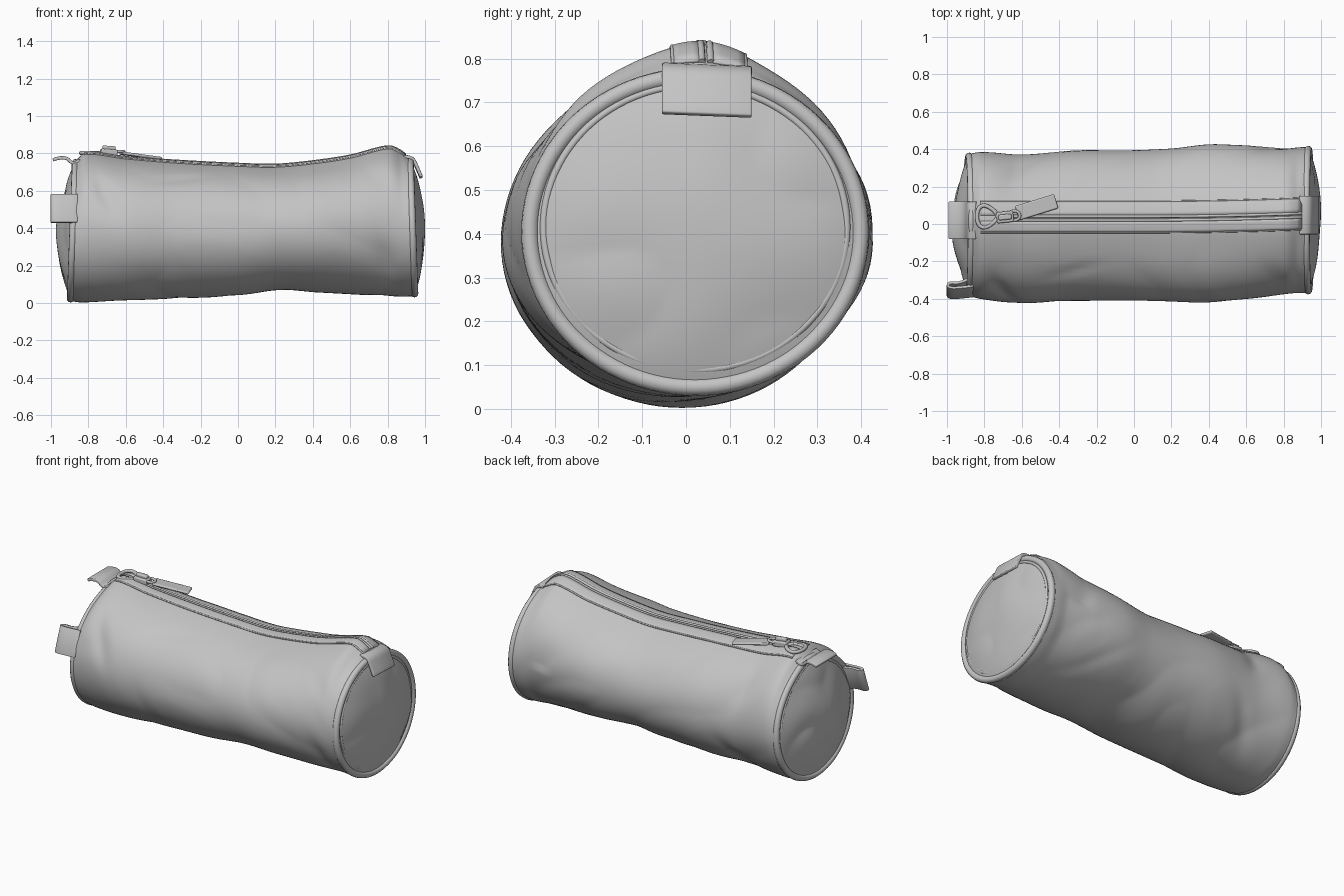
import bpy, bmesh, math
from mathutils import Vector, noise

cube = bpy.data.objects.get("Cube")
if cube:
    bpy.data.objects.remove(cube)

fabric = bpy.data.materials.new("grey fabric")
fabric.use_nodes = True
GREY = (0.55, 0.55, 0.55, 1)
fabric.diffuse_color = GREY
fabric.node_tree.nodes["Principled BSDF"].inputs["Base Color"].default_value = GREY

# Stations along the case: x, bottom z, top z, front y, back y
STATIONS = [(-0.88, 0.01, 0.765, -0.385, 0.375), (-0.82, 0.002, 0.806, -0.4, 0.383),
            (-0.6, 0.015, 0.78, -0.42, 0.37), (-0.3, 0.027, 0.757, -0.41, 0.395),
            (0, 0.04, 0.742, -0.41, 0.395), (0.2, 0.064, 0.737, -0.415, 0.405),
            (0.4, 0.06, 0.755, -0.42, 0.428), (0.6, 0.05, 0.785, -0.4, 0.42),
            (0.81, 0.037, 0.835, -0.375, 0.405), (0.88, 0.035, 0.808, -0.37, 0.41),
            (0.93, 0.037, 0.772, -0.37, 0.412)]
LEFT, RIGHT = STATIONS[0][0], STATIONS[-1][0]

# Broad folds in the cloth: x, angle, length, spread, slant, depth
FOLDS = [(-0.7, 2.65, 0.05, 0.3, 0.15, -0.016), (-0.3, 2.2, 0.1, 0.12, -0.8, -0.012),
         (0.8, 3.7, 0.05, 0.35, 0.1, -0.012), (-0.62, 0.6, 0.06, 0.3, -0.15, -0.014),
         (-0.55, 5.6, 0.06, 0.35, 0.2, -0.012), (0.2, 4.9, 0.15, 0.4, 0.1, -0.006),
         (0.7, 0.1, 0.06, 0.35, -0.2, -0.01), (0.75, 2.4, 0.06, 0.3, 0.2, -0.008)]


def section(x):
    """Smoothly interpolated bottom, top, front and back at x."""
    i = 0
    while i < len(STATIONS) - 2 and x > STATIONS[i + 1][0]:
        i += 1
    p0, p1, p2, p3 = (STATIONS[max(0, min(len(STATIONS) - 1, i + k))] for k in (-1, 0, 1, 2))
    h = p2[0] - p1[0]
    f = (x - p1[0]) / h
    out = []
    for k in range(1, 5):
        m1 = (p2[k] - p0[k]) / (p2[0] - p0[0]) * h
        m2 = (p3[k] - p1[k]) / (p3[0] - p1[0]) * h
        out.append((2*f**3 - 3*f*f + 1) * p1[k] + (f**3 - 2*f*f + f) * m1
                   + (3*f*f - 2*f**3) * p2[k] + (f**3 - f*f) * m2)
    return out


def skin(x, t, offset=0.0):
    """Point on the cloth at station x and angle t."""
    bottom, top, front, back = section(x)
    c, s = math.cos(t), math.sin(t)
    ridge = 0.025 * (1 if x < 0.88 else max(0, (RIGHT - x) / 0.05))
    y = (front + back) / 2 + (back - front) / 2 * c
    z = (top - ridge + bottom) / 2 + (top - ridge - bottom) / 2 * s
    if s > 0:
        z += ridge * math.exp(-((y - 0.04) / 0.13) ** 2)
    # Pinched creases and folds that fade out at the zip and the end seams
    fade = min(1, (x - LEFT) / 0.12, (RIGHT - x) / 0.12) * (1 - max(0, s) ** 4)
    pinch = abs(noise.noise(Vector((x * 2.6 + z * 2, y * 2.4 - x, z * 2.4))))
    push = 0.014 * (min(pinch, 0.4) - 0.19)
    for fx, ft, length, spread, slant, depth in FOLDS:
        along = (x - fx - slant * (t - ft)) / length
        push += depth * math.exp(-along ** 2 - ((t - ft) / spread) ** 2)
    push = fade * push + offset
    # The end seams lean inward at the top
    lean = 0.038 * s * min(1, abs(x)) ** 8 * (1 if x < 0 else -0.6)
    return Vector((x + lean, y + push * c, z + push * s))


def finish(obj, angle=50):
    obj.data.materials.clear()
    obj.data.materials.append(fabric)
    bpy.ops.object.select_all(action='DESELECT')
    obj.select_set(True)
    bpy.context.view_layer.objects.active = obj
    bpy.ops.object.shade_smooth_by_angle(angle=math.radians(angle))
    return obj


def loft(name, rows, closed=True, cap=False, thickness=0, bevel=0):
    """Skin a mesh over rows of points."""
    bm = bmesh.new()
    grid = [[bm.verts.new(p) for p in row] for row in rows]
    for a, b in zip(grid, grid[1:]):
        n = len(a)
        for i in range(n if closed else n - 1):
            j = (i + 1) % n
            bm.faces.new((a[i], a[j], b[j], b[i]))
    if cap:
        bm.faces.new(grid[-1])
    bmesh.ops.recalc_face_normals(bm, faces=bm.faces)
    mesh = bpy.data.meshes.new(name)
    bm.to_mesh(mesh)
    bm.free()
    obj = bpy.data.objects.new(name, mesh)
    bpy.context.collection.objects.link(obj)
    if thickness:
        mod = obj.modifiers.new("thickness", 'SOLIDIFY')
        mod.thickness, mod.offset = thickness, 0
    if bevel:
        mod = obj.modifiers.new("soft edges", 'BEVEL')
        mod.width, mod.segments = bevel, 2
    return finish(obj)


def tube(name, points, radius, cyclic=False):
    curve = bpy.data.curves.new(name, 'CURVE')
    curve.dimensions = '3D'
    curve.bevel_depth, curve.bevel_resolution, curve.use_fill_caps = radius, 3, True
    spline = curve.splines.new('POLY')
    spline.points.add(len(points) - 1)
    for p, co in zip(spline.points, points):
        p.co = (*co, 1)
    spline.use_cyclic_u = cyclic
    source = bpy.data.objects.new(name, curve)
    bpy.context.collection.objects.link(source)
    mesh = bpy.data.meshes.new_from_object(source.evaluated_get(bpy.context.evaluated_depsgraph_get()))
    bpy.data.objects.remove(source)
    obj = bpy.data.objects.new(name, mesh)
    bpy.context.collection.objects.link(obj)
    return finish(obj)


def block(name, centre, size, turn=0, tilt=0):
    bpy.ops.mesh.primitive_cube_add(size=1, location=centre, rotation=(0, tilt, turn))
    obj = bpy.context.object
    obj.name = name
    obj.scale = size
    bpy.ops.object.transform_apply(location=False, rotation=False, scale=True)
    mod = obj.modifiers.new("soft edges", 'BEVEL')
    mod.width, mod.segments = 0.007, 2
    return finish(obj)


def strap(name, path, width, thickness=0.018, steps=6):
    """Ribbon along a rounded path, swept sideways by width."""
    pts = [Vector(p) for p in path]
    line = [pts[0]]
    for i in range(1, len(pts) - 1):
        a = pts[0] if i == 1 else (pts[i - 1] + pts[i]) / 2
        b = pts[-1] if i == len(pts) - 2 else (pts[i] + pts[i + 1]) / 2
        for k in range(1, steps + 1):
            f = k / steps
            line.append(a * (1 - f) ** 2 + pts[i] * 2 * f * (1 - f) + b * f * f)
    return loft(name, [line, [p + Vector(width) for p in line]], closed=False,
                thickness=thickness, bevel=0.004)


# Cloth body
N, M = 96, 140
angles = [math.tau * i / N for i in range(N)]
stations = [LEFT + (RIGHT - LEFT) * i / M for i in range(M + 1)]
loft("body", [[skin(x, t) for t in angles] for x in stations])

# Domed end panels with piped seams
for side, x, bulge, power in (("right", LEFT, -0.088, 1.8), ("left", RIGHT, 0.066, 2.2)):
    rim = [skin(x, t) for t in angles]
    middle = sum(rim, Vector()) / N
    sign = math.copysign(1, x)
    rows = []
    for k in range(17):
        r = 1 - 0.98 * k / 16
        row = []
        for p in rim:
            q = middle + (p - middle) * r
            dent = (abs(noise.noise(q * 3.5)) - 0.2) * 0.03 * (1 - r * r)
            q.x += bulge * (1 - r ** power) + sign * dent
            row.append(q)
        rows.append(row)
    loft(side + "_end_panel", rows, cap=True)
    for label, scale, out, lift, radius in (("piping", 0.965, 0.002, 0, 0.02),
                                            ("inner_seam", 0.885, 0.01, 0.01, 0.009)):
        ring = [middle + (p - middle) * scale + Vector((sign * out, 0, lift)) for p in rim]
        tube(side + "_" + label, ring, radius, cyclic=True)


def top_line(y, offset, start=-0.83, end=0.905):
    """Line along the top of the case, drifting back toward the left end."""
    line = []
    for i in range(61):
        x = start + (end - start) * i / 60
        _, _, front, back = section(x)
        drift = 0.02 * max(0, x) ** 2
        t = math.acos((y + drift - (front + back) / 2) / ((back - front) / 2))
        line.append(skin(x, t, offset))
    return line


# Zip: cloth tapes, hems and the two closed tooth rows
for label, y0, y1 in (("front", -0.045, 0.015), ("back", 0.045, 0.12)):
    loft(label + "_zip_tape", [top_line(y0 + (y1 - y0) * k / 4, 0.002) for k in range(5)],
         closed=False, thickness=0.008)
for label, y, start, radius in (("front_zip_hem", -0.045, -0.83, 0.005), ("back_zip_hem", 0.12, -0.83, 0.005),
                                ("front_zip_teeth", 0.02, -0.7, 0.008), ("back_zip_teeth", 0.04, -0.7, 0.008)):
    tube(label, top_line(y, 0.002, start), radius)

# Slider, its open loop and the pull tab
block("zip_slider", (-0.69, 0.037, 0.805), (0.09, 0.06, 0.035), turn=0.1, tilt=0.08)
block("slider_bridge", (-0.69, 0.037, 0.828), (0.07, 0.03, 0.024), turn=0.1, tilt=0.08)
loop = [(-0.785 + 0.055 * math.cos(t), 0.04 + 0.055 * math.sin(t) * (1 - 0.4 * math.cos(t)),
         0.802) for t in (math.tau * i / 32 for i in range(32))]
tube("zip_end_loop", loop, 0.011, cyclic=True)
link = [(-0.64 + 0.03 * math.cos(t), 0.045 + 0.025 * math.sin(t), 0.81)
        for t in (math.tau * i / 20 for i in range(20))]
tube("pull_link", link, 0.008, cyclic=True)
block("pull_tab", (-0.52, 0.09, 0.787), (0.22, 0.08, 0.016), turn=0.3, tilt=0.13)

# Fabric straps and the leaning folded side tab
strap("right_end_strap", [(-0.845, -0.08, 0.765), (-0.88, -0.08, 0.735), (-0.925, -0.08, 0.79),
                          (-0.99, -0.08, 0.765)], (0, 0.2, 0))
strap("left_end_strap", [(0.885, -0.055, 0.782), (0.93, -0.055, 0.785), (0.955, -0.055, 0.735),
                         (0.98, -0.055, 0.675)], (0, 0.205, -0.008))
strap("folded_side_tab", [(-0.86, -0.385, 0.43), (-0.95, -0.397, 0.43), (-0.998, -0.392, 0.43),
                          (-0.99, -0.365, 0.43), (-0.93, -0.372, 0.43), (-0.88, -0.345, 0.43)],
      (0, 0.055, 0.15), 0.014)
